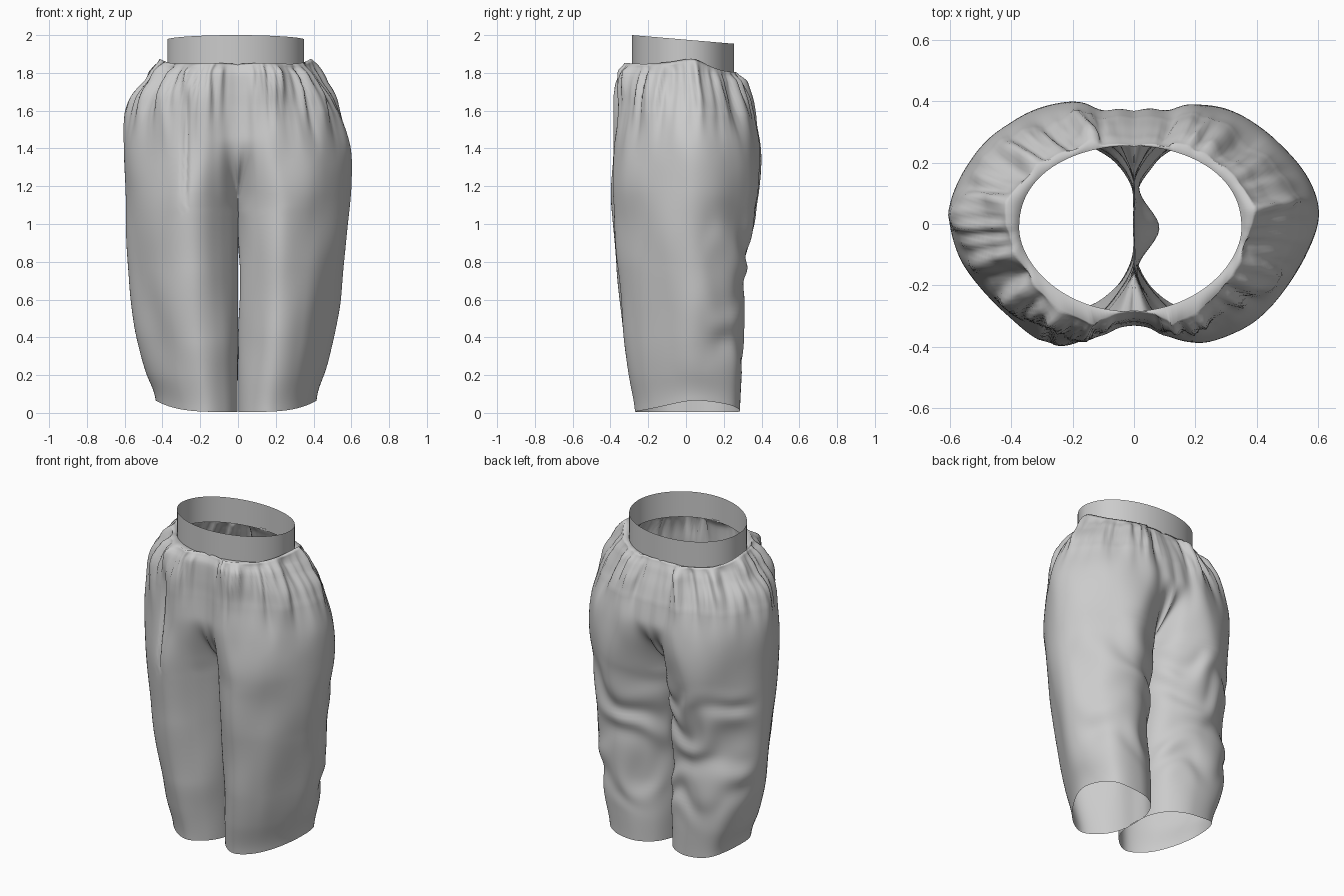
import bpy, bmesh, math
from mathutils import Vector, noise

if "Cube" in bpy.data.objects:
    bpy.data.objects.remove(bpy.data.objects["Cube"])

# Body profile: height, left half width, right half width, front depth, back depth
ROWS = [
    (1.85, .415, .385, .32, .26), (1.80, .47, .45, .35, .285),
    (1.70, .555, .515, .36, .325), (1.60, .59, .55, .365, .355),
    (1.40, .605, .595, .38, .385), (1.20, .605, .60, .39, .385),
    (1.00, .595, .585, .38, .355), (.80, .58, .57, .365, .31),
    (.60, .565, .545, .345, .295), (.40, .54, .50, .325, .295),
    (.20, .49, .455, .30, .29), (.01, .435, .415, .27, .285),
]
CROTCH, RISE = 1.07, 1.46
N, M = 110, 90          # points round each half, rows down the body


def lerp(a, b, t):
    return a + (b - a) * t


def smooth(a, b, v):
    t = max(0, min(1, (v - a) / (b - a)))
    return t * t * (3 - 2 * t)


def catmull(a, b, c, d, t):
    return 0.5 * (2 * b + (c - a) * t + (2 * a - 5 * b + 4 * c - d) * t * t
                  + (3 * b - a - 3 * c + d) * t ** 3)


def profile(z):
    i = next((i for i in range(len(ROWS) - 2) if z >= ROWS[i + 1][0]), len(ROWS) - 2)
    q = [Vector(ROWS[max(0, min(len(ROWS) - 1, i + o))][1:]) for o in (-1, 0, 1, 2)]
    t = (ROWS[i][0] - z) / (ROWS[i][0] - ROWS[i + 1][0])
    return catmull(*q, t)


def resample(ctrl, n):
    """Smooth curve through the control points, evenly spaced."""
    p = [ctrl[0]] + ctrl + [ctrl[-1]]
    pts = [catmull(*p[i:i + 4], s / 16) for i in range(len(p) - 3) for s in range(16)]
    pts.append(ctrl[-1])
    acc = [0]
    for a, b in zip(pts, pts[1:]):
        acc.append(acc[-1] + (b - a).length)
    out, j = [], 0
    for k in range(n):
        s = acc[-1] * k / (n - 1)
        while j < len(acc) - 2 and acc[j + 1] < s:
            j += 1
        out.append(pts[j].lerp(pts[j + 1], (s - acc[j]) / max(1e-9, acc[j + 1] - acc[j])))
    return out


def section(z, side):
    """Half outline, front centre round the hip to back centre; closes into a leg below the crotch."""
    xl, xr, f, b = profile(z)
    X = xr if side > 0 else xl
    k = max(0, min(1, (RISE - z) / (RISE - CROTCH)))
    e = 0.004 * max(0, min(1, (CROTCH - z) * 4))
    c = (1 - k * k) ** .75
    s = smooth(0, 1, k)
    low = smooth(1.15, .15, z)          # legs grow boxier behind toward the hem

    def inner(d, w, corner):
        return [Vector((e, w * c * d)),
                Vector((lerp(.05, e + .004, s), lerp(w + .02, .42, s) * d)),
                Vector((lerp(.11, .16 * X, s), lerp(.97, .80, s) * d)),
                Vector((lerp(.36, corner, s) * X, d))]
    return resample(inner(-f, .88, .42)
                    + [Vector((.75 * X, -.66 * f)), Vector((X, .03)),
                       Vector((lerp(.76, .86, low) * X, lerp(.71, .86, low) * b))]
                    + inner(b, .97, .46)[::-1], N)


def band_point(a):
    """Waist oval, a measured from the front centre, flatter behind."""
    c, s = math.sin(a), -math.cos(a)
    y = -.27 * (-s) ** 1.12 if s < 0 else .27 * s ** .88
    return Vector((-.012 + .3625 * c, -.015 + y))


def tilt(y):
    return -.085 * (y + .285)


def folds(p, u, z, side):
    """Gathers under the band, broad drape and slanted creases behind the legs."""
    seed = 3.7 if side > 0 else 9.2
    a = math.atan2(p.x, -p.y)          # angle round the waist keeps gathers vertical
    g = smooth(1.3, 1.78, z) * smooth(1.86, 1.81, z)
    d = g * .045 * noise.noise(Vector((a * 5, z * 2.2, seed)))
    d += g * g * .035 * noise.noise(Vector((a * 13, z * 3, seed + 2)))
    d += .022 * noise.noise(Vector((a * 2.2, z * 2.6, seed + 5))) * smooth(0, .4, z) * smooth(1.86, 1.7, z)
    back = smooth(.08, .2, p.y) * smooth(.15, .4, z) * smooth(1.15, .95, z)
    n = noise.noise(Vector((p.x * 4, z * 3, seed)))
    d += back * .009 * math.sin(22 * z - 9 * p.x + 6 * n)
    if side < 0:            # long pleat on the front
        d -= .025 * math.exp(-((p.x - .28) / .012) ** 2) * smooth(-.1, -.2, p.y) * smooth(1, 1.25, z) * smooth(1.8, 1.6, z)
    return d * smooth(0, .14, min(u, 1 - u))


def finish(name, bm):
    bmesh.ops.remove_doubles(bm, verts=bm.verts, dist=.0008)
    bmesh.ops.recalc_face_normals(bm, faces=bm.faces)
    me = bpy.data.meshes.new(name)
    bm.to_mesh(me)
    bm.free()
    ob = bpy.data.objects.new(name, me)
    bpy.context.collection.objects.link(ob)
    for poly in me.polygons:
        poly.use_smooth = True
    return ob


def loft(bm, rows, closed=False):
    vs = [[bm.verts.new(p) for p in r] for r in rows]
    n = len(vs[0])
    for a, b in zip(vs, vs[1:]):
        for i in range(n if closed else n - 1):
            j = (i + 1) % n
            bm.faces.new((a[i], a[j], b[j], b[i]))


# Gathered body and both legs
bm = bmesh.new()
for side in (1, -1):
    seam = [band_point(side * math.pi * i / (N - 1)) for i in range(N)]
    rows = [[Vector((p.x, p.y, 1.84 + tilt(p.y))) for p in seam]]
    for r in range(M):
        z = lerp(1.85, .005, (r / (M - 1)) ** 1.12)
        pts = section(z, side)
        X = max(p.x for p in pts)
        row = []
        for i, p in enumerate(pts):
            u = i / (N - 1)
            tan = pts[min(i + 1, N - 1)] - pts[max(i - 1, 0)]
            nrm = Vector((tan.y, -tan.x)).normalized()
            q = p + nrm * folds(p, u, z, side)
            # fabric pushed into the right leg from the inside seam
            if side > 0:
                w = smooth(.17, 0, min(u, 1 - u)) * smooth(.18, 0, abs(q.y + .02))
                q.x += .08 * w * math.exp(-((z - .68) / .14) ** 2)
            out = max(0, q.x / X)
            zz = z + tilt(q.y) * smooth(1.4, 1.84, z)
            zz += .05 * out ** 8 * smooth(1.77, 1.85, z)        # puff beside the band
            zz += .06 * out ** 4 * smooth(.3, 0, z)             # raised outer hem
            row.append(Vector((side * q.x, q.y, zz)))
        rows.append(row)
    loft(bm, rows)
finish("gathered_trouser_body", bm)

# Plain waistband, lower at the back
bm = bmesh.new()
ring = [band_point(2 * math.pi * i / 128) for i in range(128)]
loft(bm, [[Vector((p.x, p.y, z + tilt(p.y))) for p in ring]
          for z in (2.0, 1.96, 1.92, 1.88, 1.84)], closed=True)
finish("waistband", bm)
